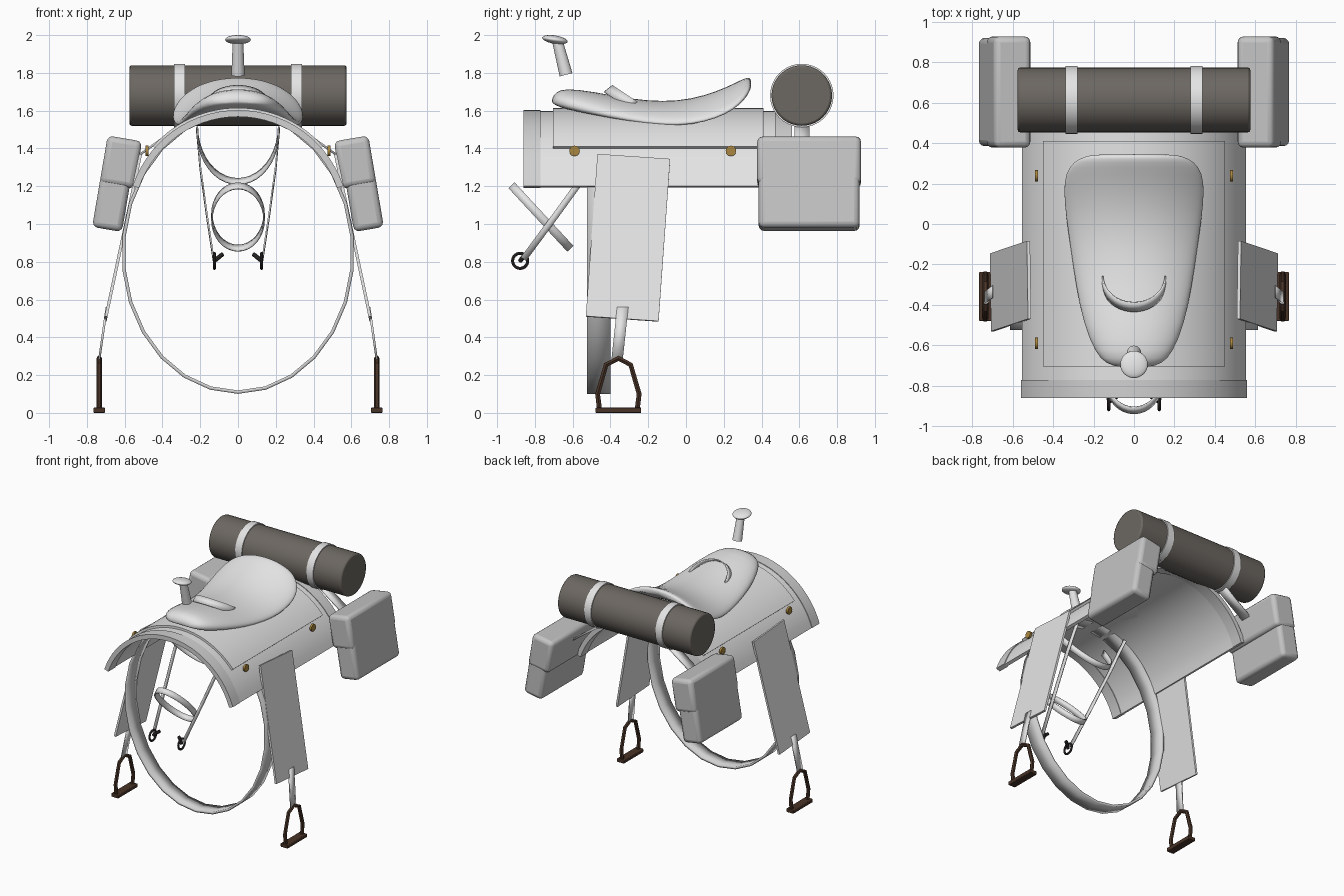
import bpy
import bmesh
from math import sin, cos, pi, radians
from mathutils import Vector

cube = bpy.data.objects.get("Cube")
if cube:
    bpy.data.objects.remove(cube, do_unlink=True)


def material(name, r, g, b):
    m = bpy.data.materials.new(name)
    m.use_nodes = True
    m.diffuse_color = (r, g, b, 1)
    m.node_tree.nodes["Principled BSDF"].inputs["Base Color"].default_value = (r, g, b, 1)
    return m


LEATHER = material("pale_leather", .78, .78, .78)
TRIM = material("grey_trim", .64, .64, .64)
BAG = material("bag_grey", .55, .55, .55)
ROLL = material("bedroll_cloth", .15, .135, .12)
WOOD = material("dark_brown_wood", .065, .033, .02)
BRASS = material("brass", .4, .24, .05)
IRON = material("dark_iron", .035, .032, .03)


def finish(obj, mat, angle=35):
    obj.data.materials.clear()
    obj.data.materials.append(mat)
    bpy.ops.object.select_all(action='DESELECT')
    obj.select_set(True)
    bpy.context.view_layer.objects.active = obj
    bpy.ops.object.shade_smooth_by_angle(angle=radians(angle))
    return obj


def mesh(name, verts, faces, mat, angle=35):
    me = bpy.data.meshes.new(name)
    me.from_pydata(verts, [], faces)
    bm = bmesh.new()
    bm.from_mesh(me)
    bmesh.ops.recalc_face_normals(bm, faces=bm.faces)
    bm.to_mesh(me)
    bm.free()
    obj = bpy.data.objects.new(name, me)
    bpy.context.collection.objects.link(obj)
    return finish(obj, mat, angle)


def bevel(obj, width, segments=2):
    mod = obj.modifiers.new("bevel", 'BEVEL')
    mod.width, mod.segments = width, segments
    return obj


def box(name, loc, size, mat, rot=(0, 0, 0), round_by=0):
    bpy.ops.mesh.primitive_cube_add(size=1, location=loc, rotation=[radians(a) for a in rot])
    obj = bpy.context.object
    obj.name = name
    for v in obj.data.vertices:
        v.co = [c * s for c, s in zip(v.co, size)]
    if round_by:
        bevel(obj, round_by, 3)
    return finish(obj, mat)


def rod(name, start, end, radius, mat, sides=32, end_radius=None):
    a, b = Vector(start), Vector(end)
    bpy.ops.mesh.primitive_cone_add(vertices=sides, radius1=radius, radius2=end_radius or radius,
                                    depth=(b - a).length, location=(a + b) / 2)
    obj = bpy.context.object
    obj.name = name
    obj.rotation_euler = (b - a).to_track_quat('Z', 'Y').to_euler()
    return finish(obj, mat)


def ribbon(name, path, width, mat, thick=.012, closed=False):
    """Flat strap: a path swept along a constant width direction."""
    half, n = Vector(width) / 2, len(path)
    verts = [Vector(p) + k * half for p in path for k in (-1, 1)]
    faces = [(2 * i, 2 * i + 1, 2 * ((i + 1) % n) + 1, 2 * ((i + 1) % n))
             for i in range(n if closed else n - 1)]
    obj = mesh(name, verts, faces, mat)
    mod = obj.modifiers.new("thickness", 'SOLIDIFY')
    mod.thickness, mod.offset = thick, 0
    return obj


def arch(name, outer, thick, half_angle, y0, y1, mat, steps=28):
    """Curved sheet lying over the back, around a common axis."""
    verts, faces = [], []
    for i in range(steps + 1):
        a = radians(half_angle) * (2 * i / steps - 1)
        for r, y in ((outer, y0), (outer, y1), (outer - thick, y1), (outer - thick, y0)):
            verts.append((r * sin(a), y, 1.015 + r * cos(a)))
    for i in range(steps):
        for k in range(4):
            faces.append((4 * i + k, 4 * i + (k + 1) % 4, 4 * i + 4 + (k + 1) % 4, 4 * i + 4 + k))
    faces += [(0, 1, 2, 3), tuple(4 * steps + k for k in range(4))]
    return mesh(name, verts, faces, mat)


# Blanket, its edge trims and the skirt panel
arch("blanket", .583, .025, 71.5, -.78, .48, LEATHER)
arch("front_trim", .588, .035, 71.5, -.86, -.77, TRIM)
arch("rear_trim", .588, .035, 71.5, .47, .56, TRIM)
arch("skirt_panel", .6, .022, 48.7, -.705, .41, LEATHER)

# Seat: rounded sections lofted from pommel to cantle (y, half width, top, half height)
stations = [(-.71, .07, 1.665, .012), (-.69, .14, 1.7, .035), (-.64, .19, 1.72, .055),
            (-.5, .25, 1.705, .055), (-.3, .29, 1.665, .045), (-.12, .315, 1.65, .042),
            (.03, .338, 1.665, .042), (.16, .35, 1.705, .042), (.25, .342, 1.745, .042),
            (.31, .3, 1.775, .038), (.335, .24, 1.778, .028), (.345, .19, 1.765, .01)]
N = 24
verts, faces = [], []
for y, w, top, h in stations:
    for k in range(N):
        a = 2 * pi * k / N
        c, s = cos(a), sin(a)
        x = w * (abs(c) ** .8) * (1 if c > 0 else -1)
        z = top - h + h * (abs(s) ** .8) * (1 if s > 0 else -1)
        verts.append((x, y, z - .8 * x * x))
for j in range(len(stations) - 1):
    for k in range(N):
        a, b = j * N + k, j * N + (k + 1) % N
        faces.append((a, b, b + N, a + N))
last = (len(stations) - 1) * N
faces += [tuple(range(N)), tuple(range(last, last + N))]
seat = mesh("seat", verts, faces, LEATHER, 180)
seat.modifiers.new("smooth", 'SUBSURF').levels = 1

# Raised hand loop on the seat
loop = [(.155 * cos(t), -.28 - .13 * sin(t), 1.63 + .085 * sin(t))
        for t in [pi * i / 20 for i in range(21)]]
ribbon("hand_loop", loop, (0, .045, .035), LEATHER, .008)

# Horn
rod("horn_post", (0, -.635, 1.79), (0, -.68, 1.965), .035, LEATHER, 24, .028)
bpy.ops.mesh.primitive_uv_sphere_add(segments=32, ring_count=16, location=(0, -.694, 1.976),
                                     rotation=(radians(-9), 0, 0))
cap = bpy.context.object
cap.name = "horn_cap"
cap.scale = (.068, .068, .022)
finish(cap, LEATHER, 180)

# Bedroll and its ties
bevel(rod("bedroll", (-.575, .613, 1.68), (.575, .613, 1.68), .16, ROLL, 40), .012)
for s in (1, -1):
    rod("bedroll_tie", (s * .28, .613, 1.68), (s * .338, .613, 1.68), .168, LEATHER, 40)

# Girth band
girth = [(.608 * sin(t), -.4625, .848 - .738 * cos(t)) for t in [2 * pi * i / 26 for i in range(26)]]
ribbon("girth", girth, (0, .125, 0), TRIM, .018, True)

for s, side in ((1, "left"), (-1, "right")):
    # Fender, strap and stirrup
    box(side + "_fender", (s * .61, -.307, .927), (.016, .386, .88), LEATHER, (-4, -12 * s, 0))
    ribbon(side + "_stirrup_strap", [(s * .695, -.335, .56), (s * .735, -.365, .28)],
           (0, .06, 0), LEATHER)
    frame = [(-.1, .02), (-.11, .1), (-.065, .255), (0, .288), (.065, .255), (.11, .1), (.1, .02)]
    curve = bpy.data.curves.new("stirrup_path", 'CURVE')
    curve.dimensions = '3D'
    curve.bevel_depth, curve.bevel_resolution = .015, 1
    spline = curve.splines.new('POLY')
    spline.points.add(len(frame) - 1)
    for p, (y, z) in zip(spline.points, frame):
        p.co = (s * .735, y - .358, z, 1)
    stirrup = bpy.data.objects.new(side + "_stirrup", curve)
    bpy.context.collection.objects.link(stirrup)
    bpy.ops.object.select_all(action='DESELECT')
    stirrup.select_set(True)
    bpy.context.view_layer.objects.active = stirrup
    bpy.ops.object.convert(target='MESH')
    finish(bpy.context.object, WOOD)
    box(side + "_stirrup_tread", (s * .735, -.358, .014), (.062, .242, .028), WOOD, round_by=.005)

    # Saddlebag, flap and hanging strap
    box(side + "_bag", (s * .653, .652, 1.208), (.16, .535, .48), BAG, (0, -9.7 * s, 0), .03)
    box(side + "_bag_flap", (s * .62, .652, 1.327), (.185, .55, .255), BAG, (0, -9.7 * s, 0), .03)
    ribbon(side + "_bag_strap", [(s * .25, .615, 1.56), (s * .53, .615, 1.36)], (0, .08, 0), LEATHER)

    # Brass studs
    for y in (-.59, .238):
        rod(side + "_stud", (s * .474, y, 1.387), (s * .49, y, 1.387), .028, BRASS, 12)

    # Bridle cheek strap, bit ring and bit bar
    cheek = [(s * .218, -.36, 1.5), (s * .2, -.505, 1.3), (s * .165, -.69, 1.045), (s * .13, -.86, .815)]
    ribbon(side + "_cheek_strap", cheek, (0, .028, -.02), LEATHER, .008)
    bpy.ops.mesh.primitive_torus_add(major_radius=.04, minor_radius=.008, major_segments=24,
                                     minor_segments=8, location=(s * .125, -.878, .805),
                                     rotation=(0, pi / 2, 0))
    ring = bpy.context.object
    ring.name = side + "_bit_ring"
    finish(ring, IRON)
    rod(side + "_bit_bar", (s * .125, -.878, .805), (s * .082, -.85, .84), .012, IRON, 10)

# Bridle noseband and browband
nose = [(.138 * cos(t), -.768 - .153 * sin(t), 1.037 + .165 * sin(t))
        for t in [2 * pi * i / 32 for i in range(32)]]
ribbon("noseband", nose, (0, .032, .031), LEATHER, .008, True)
brow = [(.215 * cos(t), -.6 + .22 * sin(t), 1.5 - .275 * sin(t)) for t in [pi * i / 20 for i in range(21)]]
ribbon("browband", brow, (0, .032, .031), LEATHER, .008)
